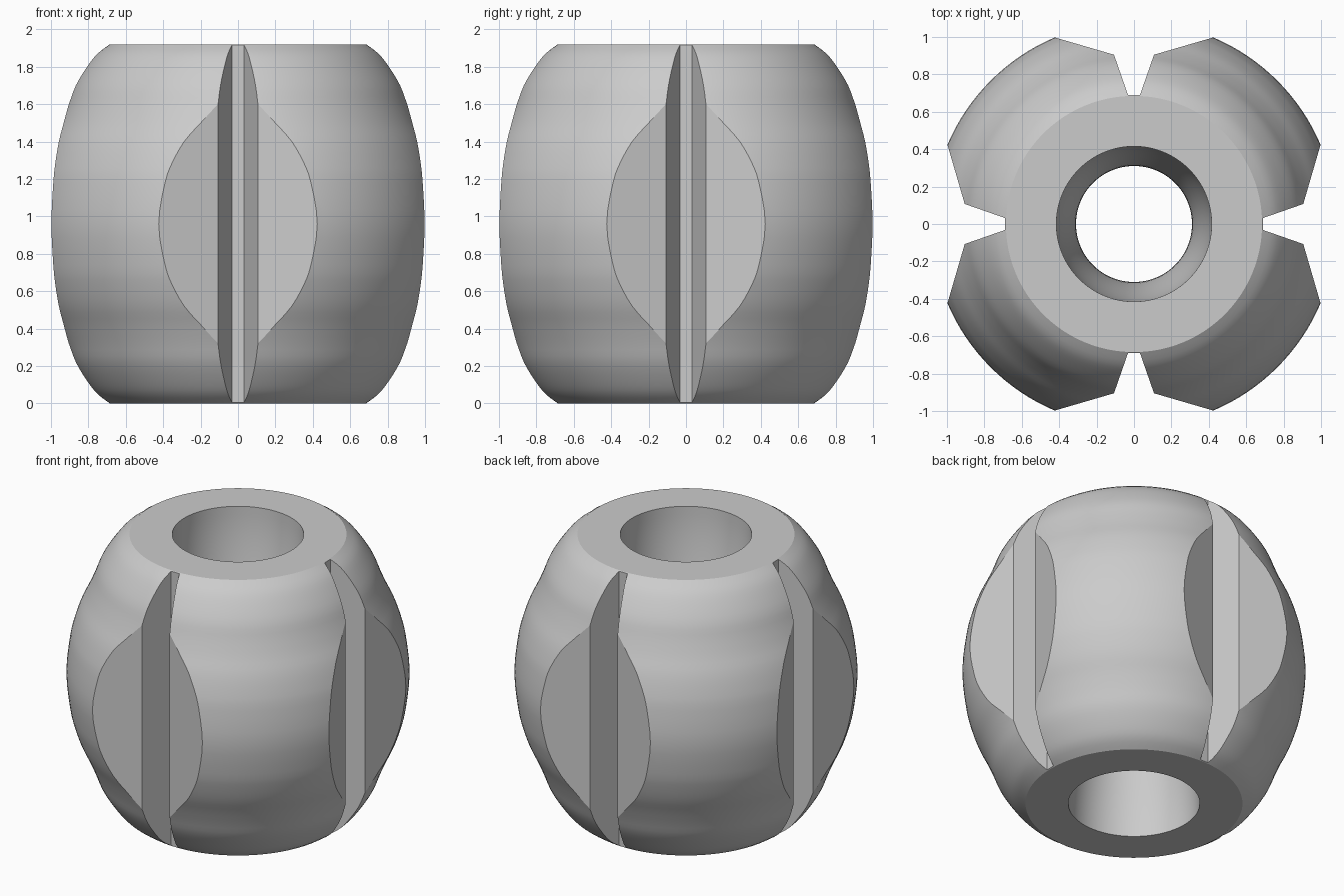
import bpy, bmesh, math
from mathutils import Matrix

if "Cube" in bpy.data.objects:
    bpy.data.objects.remove(bpy.data.objects["Cube"])

HEIGHT, SEGMENTS = 1.92, 128
MID = HEIGHT / 2

grey = bpy.data.materials.new("plain grey")
grey.use_nodes = True
colour = (0.6, 0.6, 0.6, 1)
grey.diffuse_color = colour
grey.node_tree.nodes["Principled BSDF"].inputs["Base Color"].default_value = colour


def make_object(name, bm):
    bmesh.ops.recalc_face_normals(bm, faces=bm.faces)
    mesh = bpy.data.meshes.new(name)
    bm.to_mesh(mesh)
    bm.free()
    mesh.materials.append(grey)
    obj = bpy.data.objects.new(name, mesh)
    bpy.context.collection.objects.link(obj)
    return obj


def smooth_path(points, steps):
    """Catmull-Rom curve through the points."""
    out = []
    for i in range(len(points) - 1):
        p = [points[min(max(k, 0), len(points) - 1)] for k in range(i - 1, i + 3)]
        for s in range(steps):
            t = s / steps
            out.append(tuple(0.5 * (2 * b + (c - a) * t + (2 * a - 5 * b + 4 * c - d) * t * t
                                    + (3 * b - a - 3 * c + d) * t ** 3) for a, b, c, d in zip(*p)))
    return out + [points[-1]]


# Barrel wall: (radius, height above the middle), mirrored below
half = [(1.084, 0), (1.062, 0.22), (1.037, 0.33), (1.0, 0.44), (0.953, 0.54), (0.911, 0.64),
        (0.872, 0.74), (0.81, 0.84), (0.753, 0.91), (0.685, MID)]
wall = smooth_path([(r, MID - h) for r, h in half[:0:-1]] + [(r, MID + h) for r, h in half], 3)

# Bore: wide at both ends with a gentle waist
bore = []
for i in range(33):
    z = HEIGHT * (1 - i / 32)
    bore.append((0.3625 + 0.0525 * math.cos(2 * math.pi * z / HEIGHT), z))

# Lathe the closed profile
bm = bmesh.new()
profile = wall + bore
rings = []
for s in range(SEGMENTS):
    a = 2 * math.pi * s / SEGMENTS
    rings.append([bm.verts.new((r * math.cos(a), r * math.sin(a), z)) for r, z in profile])
for s in range(SEGMENTS):
    one, two = rings[s], rings[(s + 1) % SEGMENTS]
    for i in range(len(profile)):
        j = (i + 1) % len(profile)
        bm.faces.new((one[i], two[i], two[j], one[j]))
body = make_object("bead_body", bm)

# Four groove cutters: tapered slot opening into a shallow flared V
side = [(0.032, 0.69), (0.107, 0.905), (0.7, 1.078), (0.7, 1.3)]
section = side + [(-x, y) for x, y in reversed(side)]
bm = bmesh.new()
for quarter in range(4):
    turn = Matrix.Rotation(quarter * math.pi / 2, 4, "Z")
    low = [bm.verts.new((x, y, -0.2)) for x, y in section]
    high = [bm.verts.new((x, y, HEIGHT + 0.2)) for x, y in section]
    bm.faces.new(low)
    bm.faces.new(high)
    for i in range(len(section)):
        j = (i + 1) % len(section)
        bm.faces.new((low[i], low[j], high[j], high[i]))
    bmesh.ops.transform(bm, matrix=turn, verts=low + high)
cutter = make_object("groove_cutter", bm)
cutter.hide_render = True

# Cut the grooves and shade
bpy.ops.object.select_all(action="DESELECT")
body.select_set(True)
bpy.context.view_layer.objects.active = body
cut = body.modifiers.new("grooves", "BOOLEAN")
cut.operation = "DIFFERENCE"
cut.solver = "EXACT"
cut.object = cutter
bpy.ops.object.modifier_apply(modifier=cut.name)
bpy.data.objects.remove(cutter)
bpy.ops.object.shade_smooth_by_angle(angle=math.radians(30))
